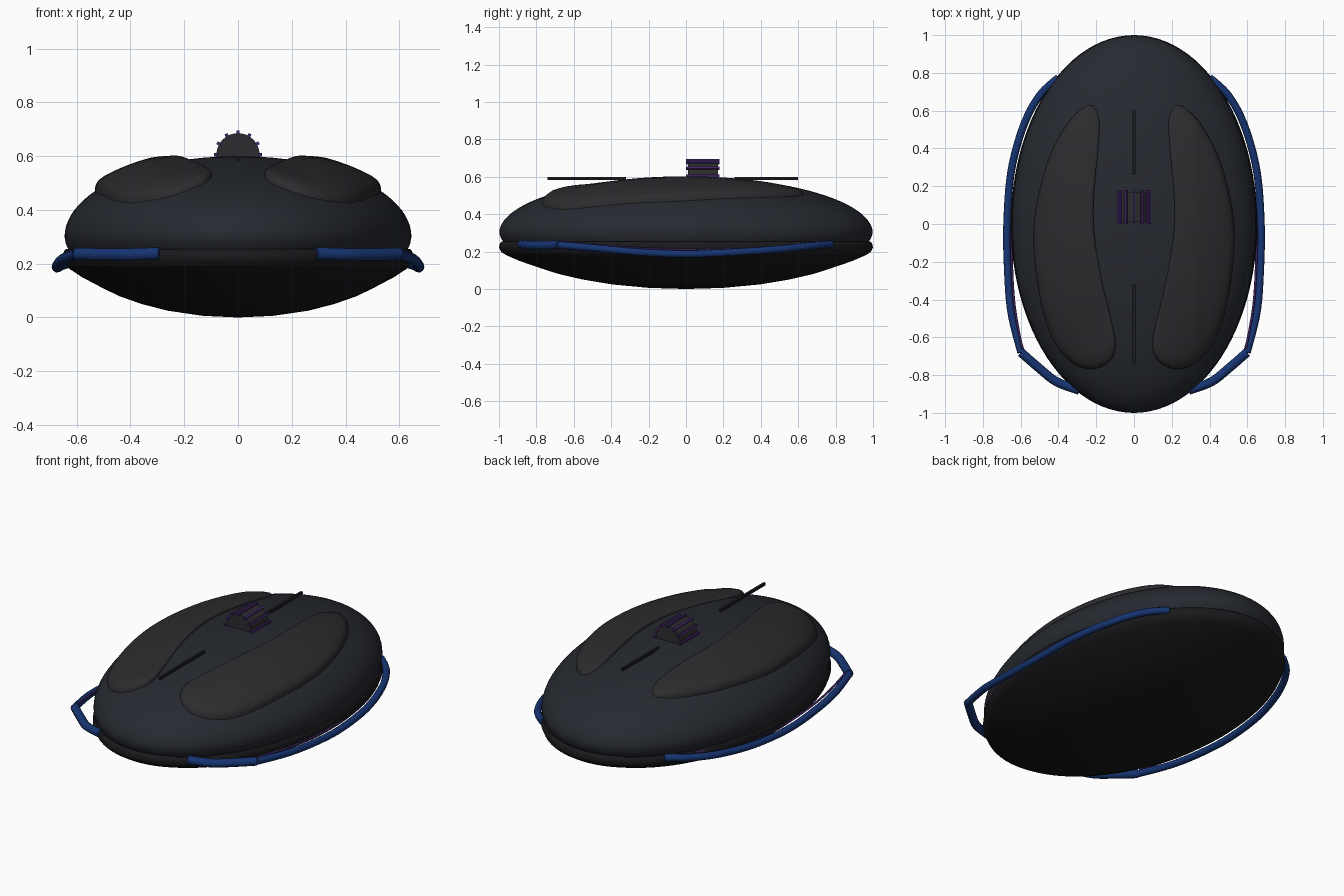
import bpy, bmesh, math
from mathutils import Vector, geometry

if "Cube" in bpy.data.objects:
    bpy.data.objects.remove(bpy.data.objects["Cube"])


def material(name, rgb):
    m = bpy.data.materials.new(name)
    m.diffuse_color = (*rgb, 1)
    m.use_nodes = True
    m.node_tree.nodes["Principled BSDF"].inputs["Base Color"].default_value = m.diffuse_color
    return m


SHELL = material("shell_slate", (0.019, 0.022, 0.029))
BASE = material("base_black", (0.010, 0.010, 0.012))
PAD = material("button_grey", (0.025, 0.025, 0.028))
BLUE = material("blue", (0.008, 0.035, 0.17))
PURPLE = material("purple", (0.055, 0.018, 0.13))


def finish(ob, mat, angle=40):
    ob.data.materials.append(mat)
    bpy.ops.object.select_all(action='DESELECT')
    ob.select_set(True)
    bpy.context.view_layer.objects.active = ob
    if ob.type == 'CURVE':
        bpy.ops.object.convert(target='MESH')
    bpy.ops.object.shade_smooth_by_angle(angle=math.radians(angle))


def mesh_object(name, verts, faces, mat, angle=40):
    me = bpy.data.meshes.new(name)
    me.from_pydata(verts, [], faces)
    ob = bpy.data.objects.new(name, me)
    bpy.context.collection.objects.link(ob)
    finish(ob, mat, angle)
    return ob


def smooth_path(pts, steps=8, closed=False):
    """Catmull-Rom curve through the points."""
    p = [Vector(q) for q in pts]
    n = len(p)
    out = []
    for i in range(n if closed else n - 1):
        if closed:
            a, b, c, d = (p[(i + k) % n] for k in (-1, 0, 1, 2))
        else:
            a, b, c, d = (p[min(max(i + k, 0), n - 1)] for k in (-1, 0, 1, 2))
        for s in range(steps):
            t = s / steps
            out.append(0.5 * (2 * b + (c - a) * t + (2 * a - 5 * b + 4 * c - d) * t ** 2
                              + (3 * b - a - 3 * c + d) * t ** 3))
    if not closed:
        out.append(p[-1])
    return out


def oval_lathe(name, profile, rx, ry, mat, n=96):
    """Revolve (fraction of radius, z) into an oval body; open or pole ends."""
    verts, rings = [], []
    for r, z in profile:
        m = 1 if r < 1e-5 else n
        rings.append([len(verts) + i for i in range(m)])
        for i in range(m):
            a = 2 * math.pi * i / n
            verts.append((rx * r * math.cos(a), ry * r * math.sin(a), z))
    faces = []
    for lo, hi in zip(rings, rings[1:]):
        for i in range(n):
            j = (i + 1) % n
            if len(lo) == 1:
                faces.append((lo[0], hi[j], hi[i]))
            elif len(hi) == 1:
                faces.append((lo[i], lo[j], hi[0]))
            else:
                faces.append((lo[i], lo[j], hi[j], hi[i]))
    return mesh_object(name, verts, faces, mat)


def tube(name, pts, radius, mat):
    cu = bpy.data.curves.new(name, 'CURVE')
    cu.dimensions = '3D'
    cu.bevel_depth = radius
    cu.bevel_resolution = 3
    cu.use_fill_caps = True
    sp = cu.splines.new('POLY')
    sp.points.add(len(pts) - 1)
    for q, v in zip(sp.points, pts):
        q.co = (*v, 1)
    ob = bpy.data.objects.new(name, cu)
    bpy.context.collection.objects.link(ob)
    finish(ob, mat)


def box(name, size, loc, mat):
    bpy.ops.mesh.primitive_cube_add(size=1, location=loc)
    ob = bpy.context.object
    ob.name = name
    ob.scale = size
    bpy.ops.object.transform_apply(location=False, rotation=False)
    finish(ob, mat)
    return ob


# Base tray with rounded rim, and the domed upper shell
oval_lathe("base", [(0, 0), (.2, .006), (.4, .025), (.55, .05), (.68, .08), (.78, .112),
                    (.89, .15), (.96, .18), (.988, .198), (1, .222), (.995, .243),
                    (.985, .253), (.95, .257)], .652, 1.0, BASE)
dome = [(math.cos(a), .3 + .3 * math.sin(a)) for a in [math.pi / 2 * i / 24 for i in range(24)]]
oval_lathe("upper_shell", [(.96, .25), (.98, .255), (.993, .275)] + dome + [(0, .6)],
           .645, .998, SHELL)


def shell_z(x, y):
    return .3 + .3 * math.sqrt(max(0, 1 - (x / .645) ** 2 - y ** 2))


# Main buttons: rounded lobes lying over the dome
outline = smooth_path([(.235, .63, 0), (.34, .55, 0), (.45, .35, 0), (.52, .08, 0), (.53, -.15, 0),
                       (.49, -.43, 0), (.42, -.63, 0), (.32, -.74, 0), (.22, -.77, 0),
                       (.13, -.73, 0), (.098, -.65, 0), (.115, -.53, 0), (.17, -.30, 0),
                       (.21, -.05, 0), (.212, .15, 0), (.19, .40, 0), (.185, .56, 0)], 6, True)
centre = Vector((.34, -.1, 0))
for side, s in (("left", -1), ("right", 1)):
    n = len(outline)
    levels = [(0, -.5), (.004, .3), (.015, .6), (.04, .8), (.08, .93), (.16, 1),
              (.3, 1), (.45, 1), (.6, 1), (.75, 1), (.88, 1)]
    verts, faces = [], []
    for t, h in levels:
        for p in outline:
            q = p.lerp(centre, t)
            lift = .012 + .023 * min(1, max(0, (max(q.x, -.3 - q.y * .8 + .05) - .16) / .16))
            verts.append((s * q.x, q.y, shell_z(q.x, q.y) + lift * h))
    verts.append((s * centre.x, centre.y, shell_z(centre.x, centre.y) + .035))
    for k in range(len(levels) - 1):
        for i in range(n):
            j = (i + 1) % n
            faces.append((k * n + i, (k + 1) * n + i, (k + 1) * n + j, k * n + j))
    k = (len(levels) - 1) * n
    faces += [(k + i, len(verts) - 1, k + (i + 1) % n) for i in range(n)]
    if s == 1:
        faces = [f[::-1] for f in faces]
    # outline runs clockwise seen from above on the right side
    faces = [f[::-1] for f in faces]
    mesh_object(side + "_button", verts, faces, PAD, 60)

    # Side rail, its front piece and the thin accent line inside it
    rail = [(.40, .775, .24), (.50, .68, .232), (.585, .52, .215), (.65, .28, .198), (.672, 0, .187),
            (.668, -.25, .197), (.65, -.47, .217), (.598, -.68, .236)]
    front = [(.598, -.68, .236), (.50, -.765, .234), (.41, -.835, .234), (.29, -.88, .238)]
    accent = [(.50, .63, .243), (.565, .47, .23), (.622, .26, .216), (.648, 0, .209),
              (.645, -.25, .218), (.63, -.45, .234), (.592, -.66, .253)]
    for name, pts, r, mat in (("side_rail", rail, .02, BLUE), ("front_rail", front, .024, BLUE),
                              ("rail_accent", accent, .006, PURPLE)):
        tube(side + "_" + name, smooth_path([(s * x, y, z) for x, y, z in pts]), r, mat)

# Scroll wheel with ribs running along it
WZ, WY = .605, .09
bpy.ops.mesh.primitive_cylinder_add(vertices=48, radius=.08, depth=.16, location=(0, WY, WZ),
                                    rotation=(math.pi / 2, 0, 0))
wheel = bpy.context.object
wheel.name = "scroll_wheel"
finish(wheel, PAD)
for i in range(12):
    a = 2 * math.pi * i / 12
    rib = box("wheel_rib", (.012, .18, .016),
              (.082 * math.sin(a), WY, WZ + .082 * math.cos(a)), PURPLE)
    rib.rotation_euler.y = a

# Centre seam strips before and behind the wheel
box("front_seam", (.014, .42, .015), (0, -.53, .591), BASE)
box("rear_seam", (.014, .34, .015), (0, .43, .591), BASE)
